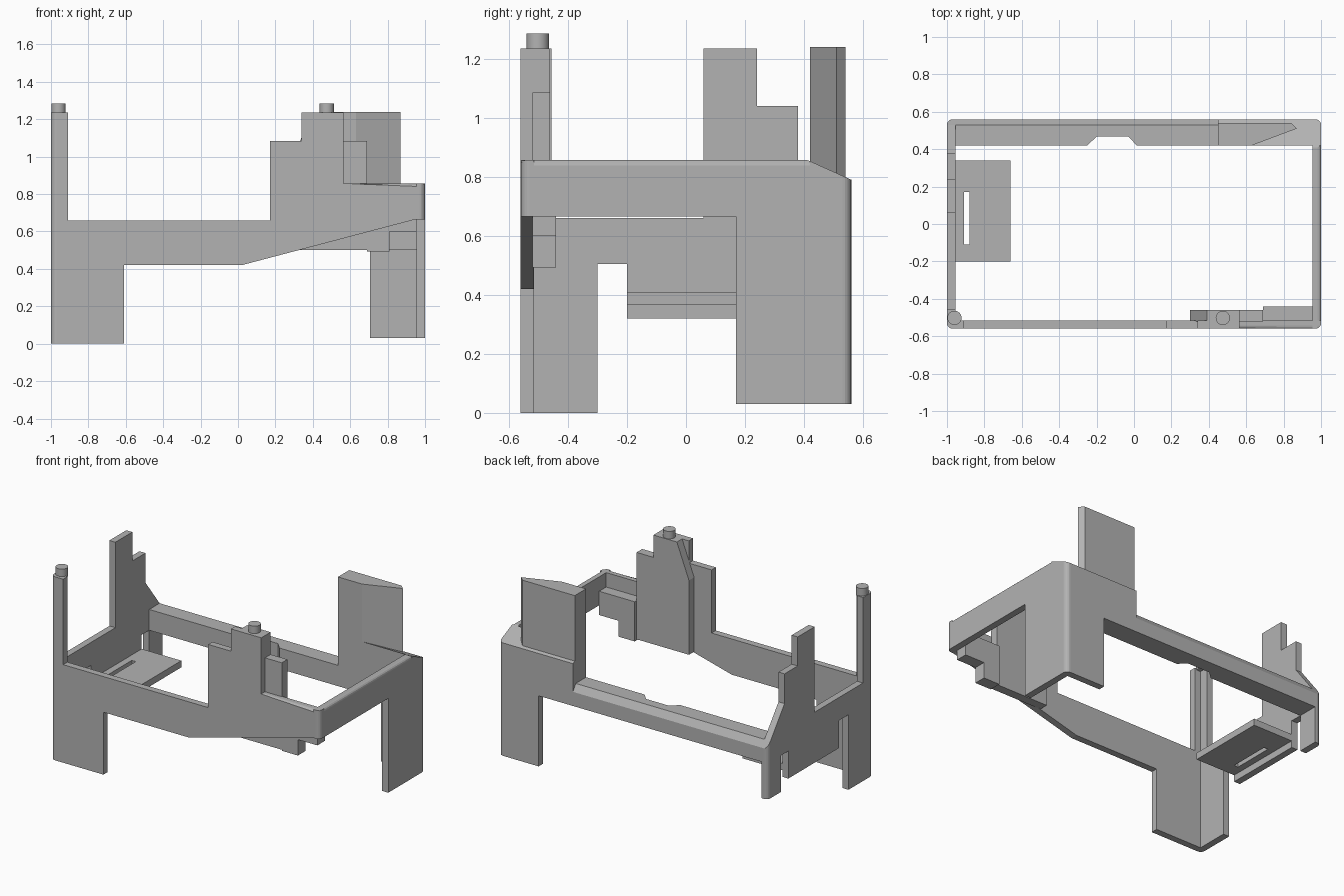
import bpy, bmesh
from mathutils import Vector

cube = bpy.data.objects.get("Cube")
if cube:
    bpy.data.objects.remove(cube, do_unlink=True)

grey = bpy.data.materials.new("plain_grey")
grey.use_nodes = True
grey.diffuse_color = (0.45, 0.45, 0.45, 1)
grey.node_tree.nodes["Principled BSDF"].inputs["Base Color"].default_value = grey.diffuse_color

W, D, T = 1.0, 0.56, 0.045   # half width, half depth, wall thickness
RIM = 0.857                  # height of the raised rim


def finish(name, bm):
    bmesh.ops.recalc_face_normals(bm, faces=bm.faces)
    mesh = bpy.data.meshes.new(name)
    bm.to_mesh(mesh)
    bm.free()
    obj = bpy.data.objects.new(name, mesh)
    mesh.materials.append(grey)
    bpy.context.collection.objects.link(obj)
    return obj


def prism(name, outline, axis, start, end, soft=None):
    """Extrude a 2D outline along an axis; soft is a rule for edges to round."""
    place = {"x": lambda a, b: (start, a, b),
             "y": lambda a, b: (a, start, b),
             "z": lambda a, b: (a, b, start)}[axis]
    bm = bmesh.new()
    face = bm.faces.new([bm.verts.new(place(a, b)) for a, b in outline])
    new = bmesh.ops.extrude_face_region(bm, geom=[face])["geom"]
    shift = Vector([end - start if axis == k else 0 for k in "xyz"])
    bmesh.ops.translate(bm, vec=shift, verts=[v for v in new if isinstance(v, bmesh.types.BMVert)])
    if soft:
        edges = [e for e in bm.edges if all(soft(v.co) for v in e.verts)]
        bmesh.ops.bevel(bm, geom=edges, offset=0.018, segments=3, profile=0.5, affect="EDGES")
    return finish(name, bm)


def box(name, x, y, z):
    return prism(name, [(x[0], y[0]), (x[1], y[0]), (x[1], y[1]), (x[0], y[1])], "z", *z)


def cut(obj, tool, operation):
    mod = obj.modifiers.new("cut", "BOOLEAN")
    mod.operation, mod.object, mod.solver = operation, tool, "EXACT"
    tool.hide_render = True
    tool.hide_set(True)


# Front wall with column, tower and sloping lower edge
front = prism("front_wall", [
    (-W, 0), (-0.61, 0), (-0.61, 0.42), (0.02, 0.42), (0.95, 0.665), (W, 0.665),
    (W, RIM), (0.565, RIM), (0.565, 1.235), (0.34, 1.235), (0.34, 1.085),
    (0.17, 1.085), (0.17, 0.66), (-0.91, 0.66), (-0.91, 1.235), (-W, 1.235)],
    "y", -D, -D + T, lambda c: abs(c.z - RIM) < 0.001 and c.y < -D + 0.001)

# Side walls
right = prism("right_side_wall", [
    (-D, 0), (-0.3, 0), (-0.3, 0.505), (-0.2, 0.505), (-0.2, 0.32), (0.34, 0.32),
    (0.34, 0.505), (0.42, 0.505), (0.42, 0.26), (D, 0.26), (D, 0.6), (0.53, 0.645),
    (0.38, 0.84), (0.38, 1.04), (0.24, 1.04), (0.24, 1.235), (0.06, 1.235),
    (0.06, 0.66), (-D, 0.66)], "x", -W, -W + T)
left = prism("left_side_wall", [
    (-D, 0.665), (0.17, 0.665), (0.17, 0.03), (D, 0.03), (D, 0.79), (0.41, RIM),
    (-D, RIM)], "x", W - T, W, lambda c: abs(c.z - RIM) < 0.001 and c.x > W - 0.001)
column = box("column_side", (-W, -W + T), (-D, -0.455), (0.6, 1.235))

# Back beam, raised corner, leg and tall panel
beam = prism("back_beam", [
    (0.42, 0.505), (D, 0.505), (D, 0.6), (0.53, 0.645), (0.42, 0.645)], "x", -W + T / 2, 0.5)
corner = prism("back_corner", [
    (0.42, 0.505), (D, 0.505), (D, 0.79), (0.42, RIM - 0.004)], "x", 0.45, W)
leg = box("back_leg", (0.705, W), (D - T, D), (0.03, 0.6))
prism("back_panel", [
    (0.45, 0.42), (0.63, 0.42), (0.87, 0.51), (0.84, 0.54), (0.45, 0.54)], "z", 0.75, 1.24)
notch = prism("beam_notch_cutter", [
    (-0.26, 0.4), (-0.25, 0.42), (-0.2, 0.467), (-0.03, 0.467), (0.015, 0.42), (0.025, 0.4)],
    "z", 0.4, 0.8)
cut(beam, notch, "DIFFERENCE")

# Round the outer vertical corners with one shared envelope
bm = bmesh.new()
bmesh.ops.create_cube(bm, size=2)
bmesh.ops.scale(bm, vec=(W, D, 2), verts=bm.verts)
upright = [e for e in bm.edges if abs(e.verts[0].co.z - e.verts[1].co.z) > 1]
bmesh.ops.bevel(bm, geom=upright, offset=0.03, segments=5, profile=0.5, affect="EDGES")
envelope = finish("corner_envelope", bm)
for wall in (front, right, left, column, beam, corner, leg):
    cut(wall, envelope, "INTERSECT")

# Tower ribs and the stepped bracket behind the front wall
prism("tower_rib", [
    (0.3, 0.5), (0.69, 0.5), (0.69, 1.085), (0.565, 1.085), (0.565, 1.235),
    (0.39, 1.235), (0.3, 1.0)], "y", -D + T - 0.005, -0.46)
prism("front_bracket", [
    (0.69, 0.493), (0.81, 0.493), (0.81, 0.6), (W - T, 0.6), (W - T, 0.76), (0.69, 0.76)],
    "y", -D + T - 0.005, -0.44)

# Slotted shelf
shelf = box("shelf", (-W + T / 2, -0.66), (-0.2, 0.34), (0.365, 0.41))
slot = box("shelf_slot_cutter", (-0.91, -0.88), (-0.11, 0.17), (0.3, 0.5))
cut(shelf, slot, "DIFFERENCE")

# Round pegs
for name, x in (("column_peg", -0.96), ("tower_peg", 0.475)):
    bpy.ops.mesh.primitive_cylinder_add(vertices=32, radius=0.038, depth=0.06,
                                        location=(x, -0.502, 1.255))
    peg = bpy.context.object
    peg.name = name
    peg.data.materials.append(grey)
    bpy.ops.object.shade_smooth_by_angle()
